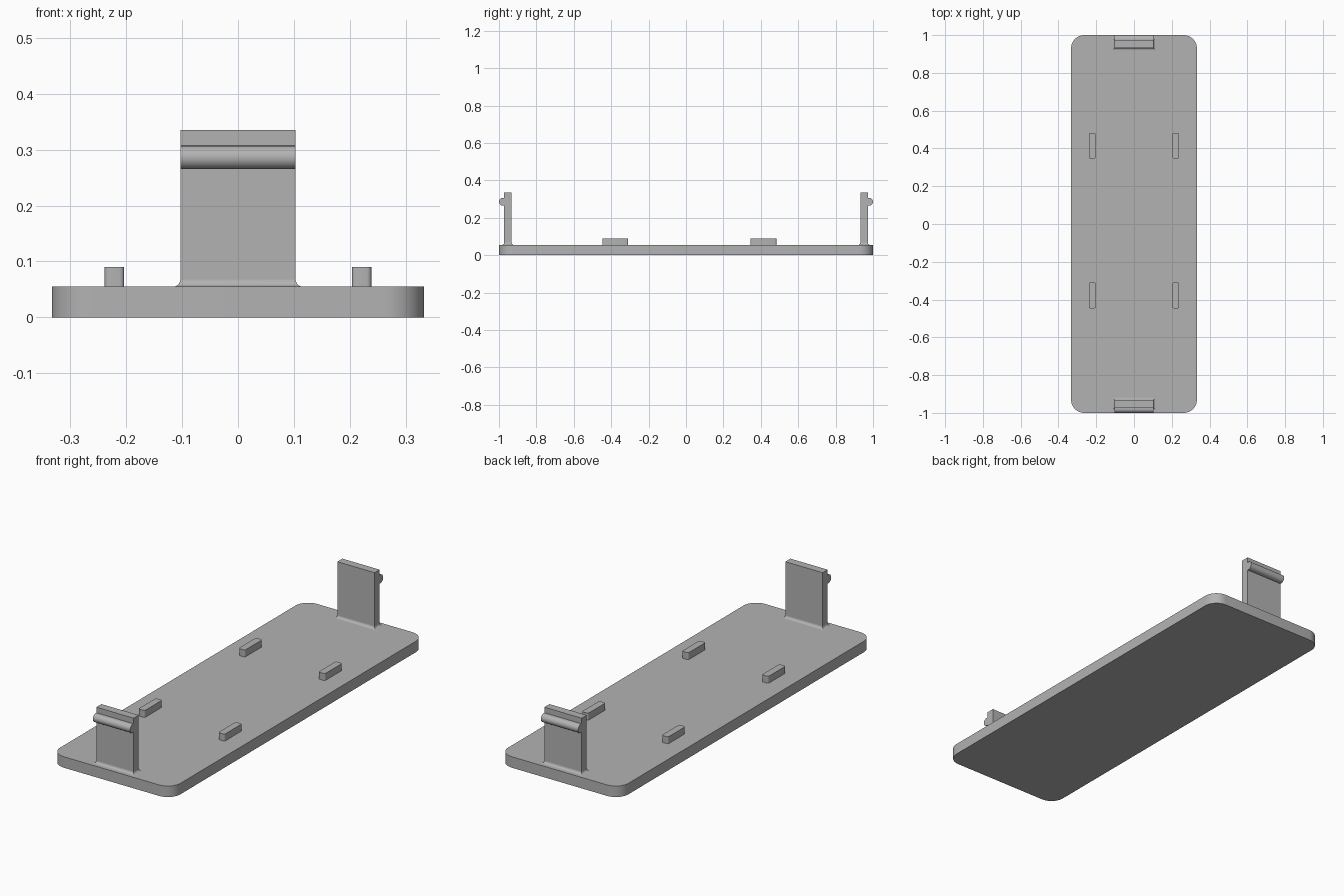
import bpy, bmesh, math

cube = bpy.data.objects.get("Cube")
if cube:
    bpy.data.objects.remove(cube, do_unlink=True)

GREY = (0.45, 0.45, 0.45, 1)
grey = bpy.data.materials.new("matte grey")
grey.use_nodes = True
grey.diffuse_color = GREY
grey.node_tree.nodes["Principled BSDF"].inputs["Base Color"].default_value = GREY

PLATE_TOP = 0.055


def finish(name, bm):
    """Turn a bmesh into a named, shaded object."""
    bmesh.ops.recalc_face_normals(bm, faces=bm.faces)
    mesh = bpy.data.meshes.new(name)
    bm.to_mesh(mesh)
    bm.free()
    mesh.materials.append(grey)
    obj = bpy.data.objects.new(name, mesh)
    bpy.context.collection.objects.link(obj)
    bpy.ops.object.select_all(action='DESELECT')
    obj.select_set(True)
    bpy.context.view_layer.objects.active = obj
    bpy.ops.object.shade_smooth_by_angle(angle=math.radians(30))
    return obj


def loft(bm, rings):
    """Skin a stack of matching point loops and cap both ends."""
    loops = [[bm.verts.new(p) for p in ring] for ring in rings]
    for a, b in zip(loops, loops[1:]):
        for i in range(len(a)):
            j = (i + 1) % len(a)
            bm.faces.new((a[i], a[j], b[j], b[i]))
    bm.faces.new(loops[0][::-1])
    bm.faces.new(loops[-1])


def rounded_box(name, x, y, width, length, z0, z1, radius, steps):
    """Upright block with rounded vertical corners."""
    outline = []
    for k, (sx, sy) in enumerate(((1, 1), (-1, 1), (-1, -1), (1, -1))):
        cx = x + sx * (width / 2 - radius)
        cy = y + sy * (length / 2 - radius)
        for i in range(steps + 1):
            a = (k + i / steps) * math.pi / 2
            outline.append((cx + radius * math.cos(a), cy + radius * math.sin(a)))
    bm = bmesh.new()
    loft(bm, [[(px, py, z) for px, py in outline] for z in (z0, z1)])
    return finish(name, bm)


def clip(name, side):
    """Upright snap tab with a rounded outer catch and a filleted foot."""
    half, inner, outer, top = 0.103, 0.932, 0.972, 0.335
    catch_z, catch_r = 0.286, 0.021
    profile = [(inner, 0.04), (outer, 0.04)]
    for i in range(13):
        a = -math.pi / 2 + math.pi * i / 12
        if i == 0:
            profile.append((outer, catch_z - catch_r))
        profile.append((1 - catch_r + catch_r * math.cos(a), catch_z + catch_r * math.sin(a)))
    profile += [(outer, catch_z + catch_r), (outer, top), (inner, top)]
    bm = bmesh.new()
    loft(bm, [[(x, side * y, z) for y, z in profile] for x in (-half, half)])

    # Concave fillet around the foot
    r, rings = 0.013, []
    for i in range(7):
        a = math.pi / 2 * i / 6
        d, z = r * (1 - math.sin(a)), PLATE_TOP + r * (1 - math.cos(a))
        rings.append([(sx * (half + d), side * (y + sy * d), z)
                      for sx, y, sy in ((-1, inner, -1), (1, inner, -1),
                                        (1, outer, 1), (-1, outer, 1))])
    loft(bm, rings)
    return finish(name, bm)


# Base plate
rounded_box("base_plate", 0, 0, 0.666, 2.0, 0, PLATE_TOP, 0.07, 10)

# Snap tabs at both ends
clip("front_clip", -1)
clip("back_clip", 1)

# Four locating pegs
for end, y in (("front", -0.378), ("back", 0.414)):
    for hand, x in (("right", -0.221), ("left", 0.221)):
        rounded_box(f"{end}_{hand}_peg", x, y, 0.035, 0.138, 0.045, 0.09, 0.008, 4)
